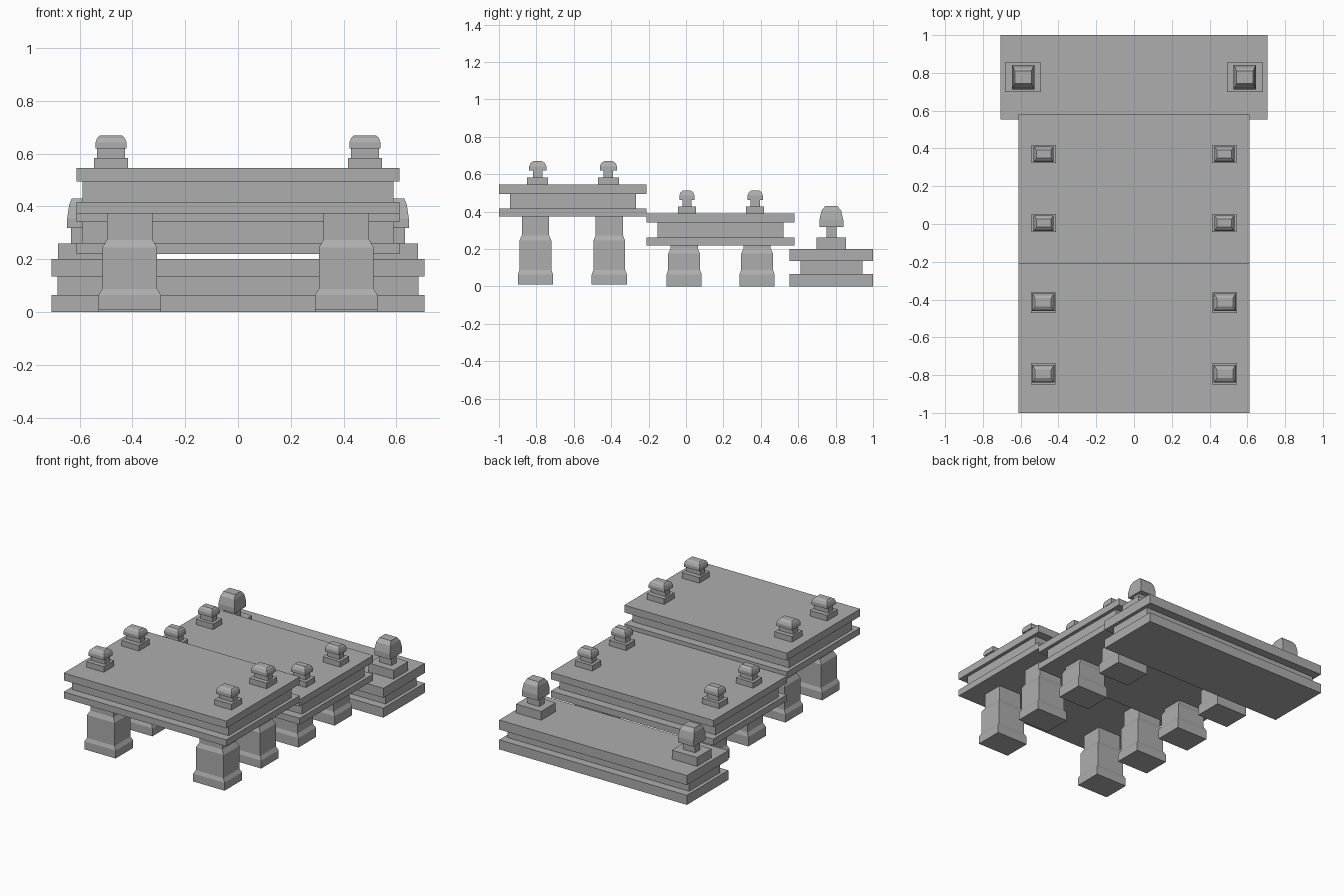
import bpy, bmesh

cube = bpy.data.objects.get("Cube")
if cube:
    bpy.data.objects.remove(cube)

stone = bpy.data.materials.new("grey stone")
stone.use_nodes = True
GREY = (0.42, 0.42, 0.42, 1)
stone.diffuse_color = GREY
stone.node_tree.nodes["Principled BSDF"].inputs["Base Color"].default_value = GREY


def loft(name, x, y, rings):
    """Closed solid from stacked rectangles (half width, half depth, height)."""
    bm = bmesh.new()
    loops = [[bm.verts.new((x + sx * hx, y + sy * hy, z))
              for sx, sy in ((-1, -1), (1, -1), (1, 1), (-1, 1))]
             for hx, hy, z in rings]
    bm.faces.new(loops[0][::-1])
    bm.faces.new(loops[-1])
    for low, high in zip(loops, loops[1:]):
        for i in range(4):
            j = (i + 1) % 4
            bm.faces.new((low[i], low[j], high[j], high[i]))
    mesh = bpy.data.meshes.new(name)
    bm.to_mesh(mesh)
    bm.free()
    mesh.materials.append(stone)
    obj = bpy.data.objects.new(name, mesh)
    bpy.context.collection.objects.link(obj)


def deck(name, y, hx, hy, inset_x, inset_y, heights):
    """Two slabs with a recessed band between them."""
    a, b, c, d = heights
    ix, iy = hx - inset_x, hy - inset_y
    loft(name, 0, y, [(hx, hy, a), (hx, hy, b), (ix, iy, b),
                      (ix, iy, c), (hx, hy, c), (hx, hy, d)])


def leg(name, x, y, bottom, shoulder, top):
    """Leg with a flared foot and a narrowed neck."""
    loft(name, x, y, [(0.118, 0.094, bottom), (0.118, 0.094, 0.064),
                      (0.104, 0.085, 0.088), (0.104, 0.085, shoulder),
                      (0.087, 0.073, shoulder + 0.028), (0.087, 0.073, top)])


def finial(name, x, y, z, base, stem, cap, steps):
    """Square base, thin stem and domed cap; steps are heights above z."""
    (bx, by), (sx, sy), (cx, cy) = base, stem, cap
    s1, s2, s3, s4, s5 = (z + s for s in steps)
    loft(name, x, y, [(bx, by, z), (bx, by, s1), (sx, sy, s1), (sx, sy, s2),
                      (cx, cy, s2), (cx, cy, s3),
                      (cx * 0.88, cy * 0.82, s4), (cx * 0.72, cy * 0.5, s5)])


# Three stepped decks
deck("upper_deck", -0.605, 0.612, 0.395, 0.023, 0.058, (0.373, 0.417, 0.495, 0.545))
deck("middle_deck", 0.185, 0.612, 0.395, 0.023, 0.058, (0.219, 0.262, 0.342, 0.389))
deck("rear_step", 0.777, 0.707, 0.223, 0.023, 0.057, (0.0, 0.065, 0.135, 0.2))

# Legs and finials, mirrored left and right
for side, s in (("left", 1), ("right", -1)):
    for row, y in (("front", -0.805), ("back", -0.41)):
        leg(f"upper_{row}_leg_{side}", s * 0.41, y, 0.01, 0.245, 0.38)
        finial(f"upper_{row}_finial_{side}", s * 0.481, y + (0.012 if row == "front" else -0.005),
               0.545, (0.065, 0.056), (0.053, 0.025), (0.059, 0.046),
               (0.038, 0.075, 0.097, 0.115, 0.124))
    for row, y in (("front", -0.01), ("back", 0.38)):
        leg(f"middle_{row}_leg_{side}", s * 0.41, y, 0.0, 0.175, 0.225)
        finial(f"middle_{row}_finial_{side}", s * 0.478, y + (0.015 if row == "front" else -0.01),
               0.389, (0.065, 0.048), (0.045, 0.025), (0.053, 0.041),
               (0.037, 0.074, 0.096, 0.114, 0.124))
    finial(f"rear_finial_{side}", s * 0.587, 0.777, 0.2,
           (0.095, 0.078), (0.045, 0.027), (0.06, 0.064),
           (0.06, 0.118, 0.155, 0.205, 0.23))
